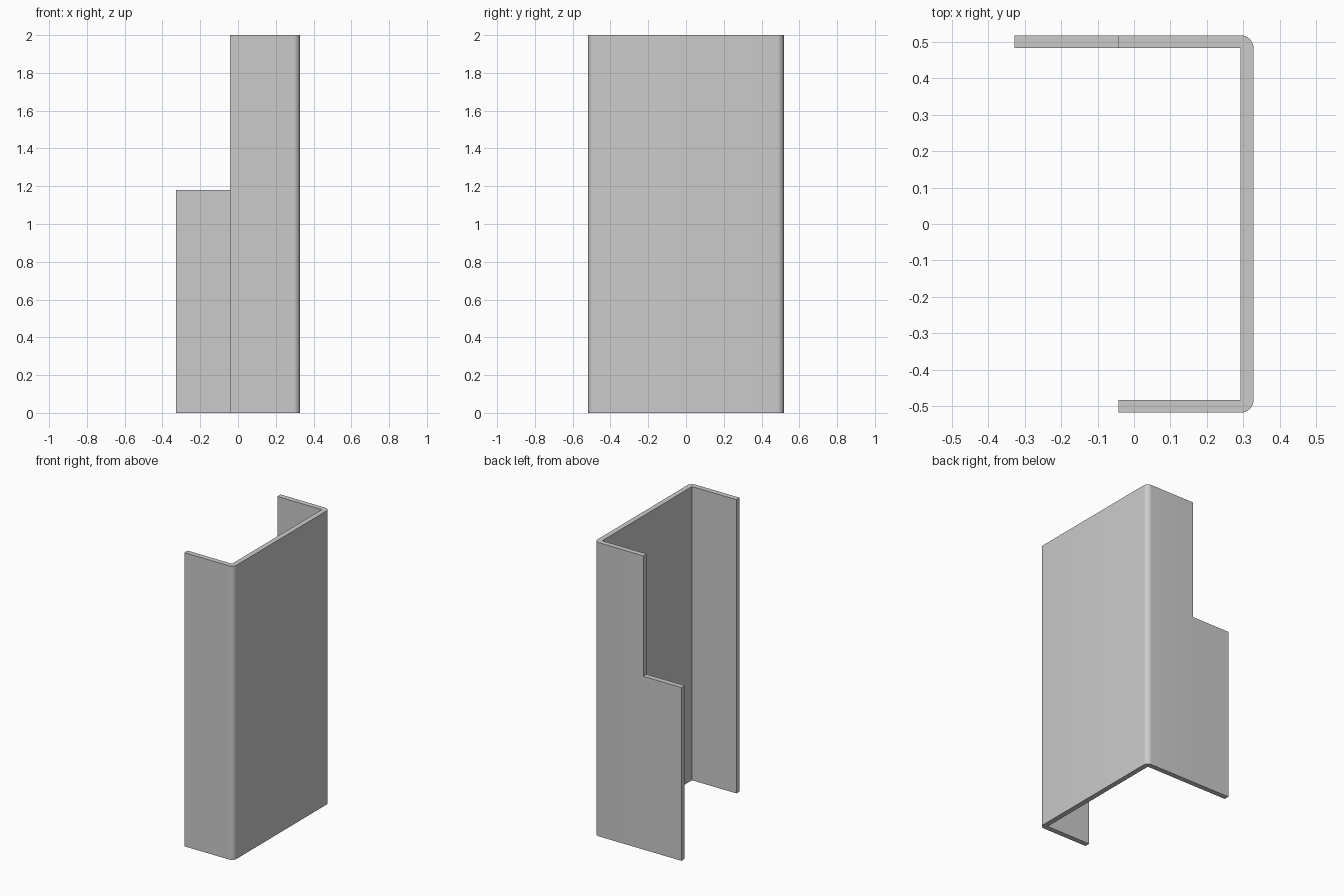
import bpy, bmesh
from math import cos, sin, pi
from mathutils import Vector

cube = bpy.data.objects.get("Cube")
if cube:
    bpy.data.objects.remove(cube, do_unlink=True)

HEIGHT, STEP_Z = 2.0, 1.18
WEB_X, HALF_Y, THICK = 0.328, 0.518, 0.035
SHORT_X, LONG_X = -0.042, -0.328
BEND_STEPS = 8

steel = bpy.data.materials.new("steel_grey")
steel.use_nodes = True
colour = (0.6, 0.6, 0.6, 1)
steel.diffuse_color = colour
steel.node_tree.nodes["Principled BSDF"].inputs["Base Color"].default_value = colour

# Channel cross-section: rounded outer bends, sharp inner corners
inner_x, inner_y = WEB_X - THICK, HALF_Y - THICK


def bend(side):
    """Outer arc around one inner corner, from the flange to the web."""
    angles = [pi / 2 * (1 - i / BEND_STEPS) for i in range(BEND_STEPS + 1)]
    return [(inner_x + THICK * cos(a), side * (inner_y + THICK * sin(a))) for a in angles]


profile = [(SHORT_X, -HALF_Y), *bend(-1), *reversed(bend(1)), (SHORT_X, HALF_Y),
           (SHORT_X, inner_y), (inner_x, inner_y), (inner_x, -inner_y), (SHORT_X, -inner_y)]

bm = bmesh.new()
base = bm.faces.new([bm.verts.new((x, y, 0)) for x, y in profile])
grown = bmesh.ops.extrude_face_region(bm, geom=[base], use_keep_orig=True)["geom"]
bmesh.ops.translate(bm, vec=(0, 0, HEIGHT),
                    verts=[g for g in grown if isinstance(g, bmesh.types.BMVert)])

# Lower part of the back flange extends into a wider tab
bmesh.ops.bisect_plane(bm, geom=bm.verts[:] + bm.edges[:] + bm.faces[:],
                       plane_co=(0, 0, STEP_Z), plane_no=(0, 0, 1))
bmesh.ops.recalc_face_normals(bm, faces=bm.faces[:])
tab_end = next(f for f in bm.faces
               if f.normal.x < -0.9 and f.calc_center_median().y > inner_y
               and f.calc_center_median().z < STEP_Z)
grown = bmesh.ops.extrude_face_region(bm, geom=[tab_end])["geom"]
bmesh.ops.translate(bm, vec=(LONG_X - SHORT_X, 0, 0),
                    verts=[g for g in grown if isinstance(g, bmesh.types.BMVert)])

# Merge coplanar faces
bmesh.ops.dissolve_limit(bm, angle_limit=0.01, verts=bm.verts[:], edges=bm.edges[:])
bmesh.ops.recalc_face_normals(bm, faces=bm.faces[:])

mesh = bpy.data.meshes.new("channel_bracket")
bm.to_mesh(mesh)
bm.free()
mesh.materials.append(steel)
bracket = bpy.data.objects.new("channel_bracket", mesh)
bpy.context.collection.objects.link(bracket)

# Smooth bends, sharp sheet edges
bpy.context.view_layer.objects.active = bracket
bracket.select_set(True)
bpy.ops.object.shade_smooth_by_angle(angle=pi / 6)
